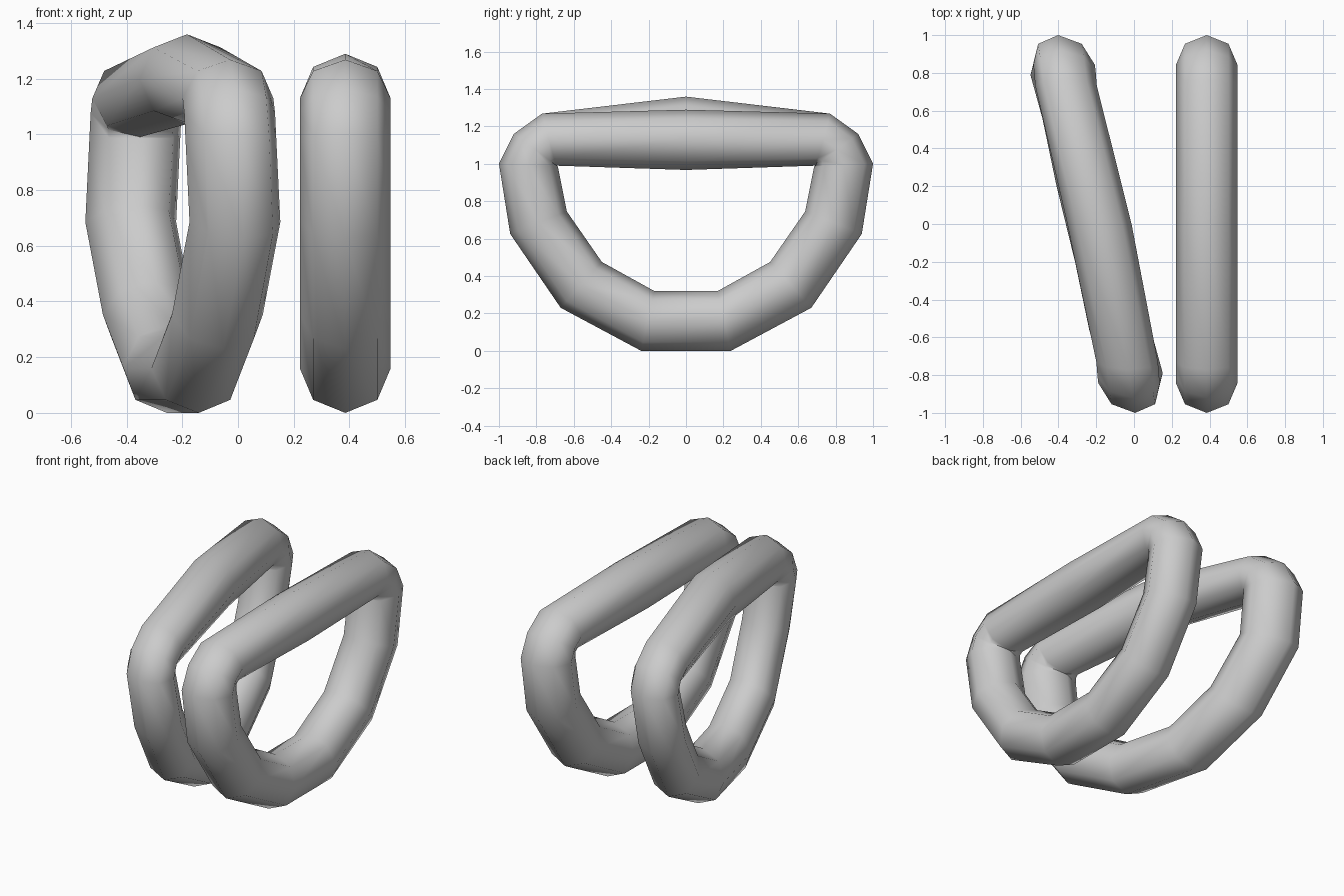
import bpy, bmesh, math

if "Cube" in bpy.data.objects:
    bpy.data.objects.remove(bpy.data.objects["Cube"])

# Half profile of the ring: (outer y, outer z), (inner y, inner z), sideways lean
HALF = [
    ((0.24, 0.00), (0.17, 0.32), 0.05),
    ((0.67, 0.23), (0.45, 0.475), 0.124),
    ((0.94, 0.625), (0.637, 0.745), 0.187),
    ((1.00, 1.00), (0.685, 0.985), 0.172),
    ((0.92, 1.16), (0.695, 0.992), 0.168),
    ((0.77, 1.268), (0.695, 0.99), 0.162),
]
R = 0.163
SIDES = 8


def ring(name, x0, lean, mid_x, mid_z, mid_r):
    """Octagonal tube swept round a D shape; lean skews it along y."""
    loops = [(o, i, -lean * s, R) for o, i, s in HALF]
    loops.append(((0, mid_z + 0.162), (0, mid_z - 0.16), mid_x, mid_r))
    loops += [((-o[0], o[1]), (-i[0], i[1]), lean * s, R)
              for o, i, s in reversed(HALF)]
    bm = bmesh.new()
    rows = []
    for (oy, oz), (iy, iz), dx, r in loops:
        cy, cz = (oy + iy) / 2, (oz + iz) / 2
        hy, hz = (oy - iy) / 2, (oz - iz) / 2
        row = []
        for k in range(SIDES):
            a = 2 * math.pi * k / SIDES
            c, s = math.cos(a), math.sin(a)
            row.append(bm.verts.new((x0 + dx + r * s - lean * 0.2 * hy * c,
                                     cy + hy * c, cz + hz * c)))
        rows.append(row)
    for n, row in enumerate(rows):
        nxt = rows[(n + 1) % len(rows)]
        for k in range(SIDES):
            j = (k + 1) % SIDES
            bm.faces.new((row[k], nxt[k], nxt[j], row[j]))
    bmesh.ops.recalc_face_normals(bm, faces=bm.faces)
    for f in bm.faces:
        f.smooth = True
    me = bpy.data.meshes.new(name)
    bm.to_mesh(me)
    bm.free()
    ob = bpy.data.objects.new(name, me)
    bpy.context.collection.objects.link(ob)
    return ob


# Upright ring, and the skewed ring with a raised bar
ring("straight_ring", 0.385, 0, 0, 1.127, R)
ring("leaning_ring", -0.198, 1, 0.015, 1.197, 0.17)
